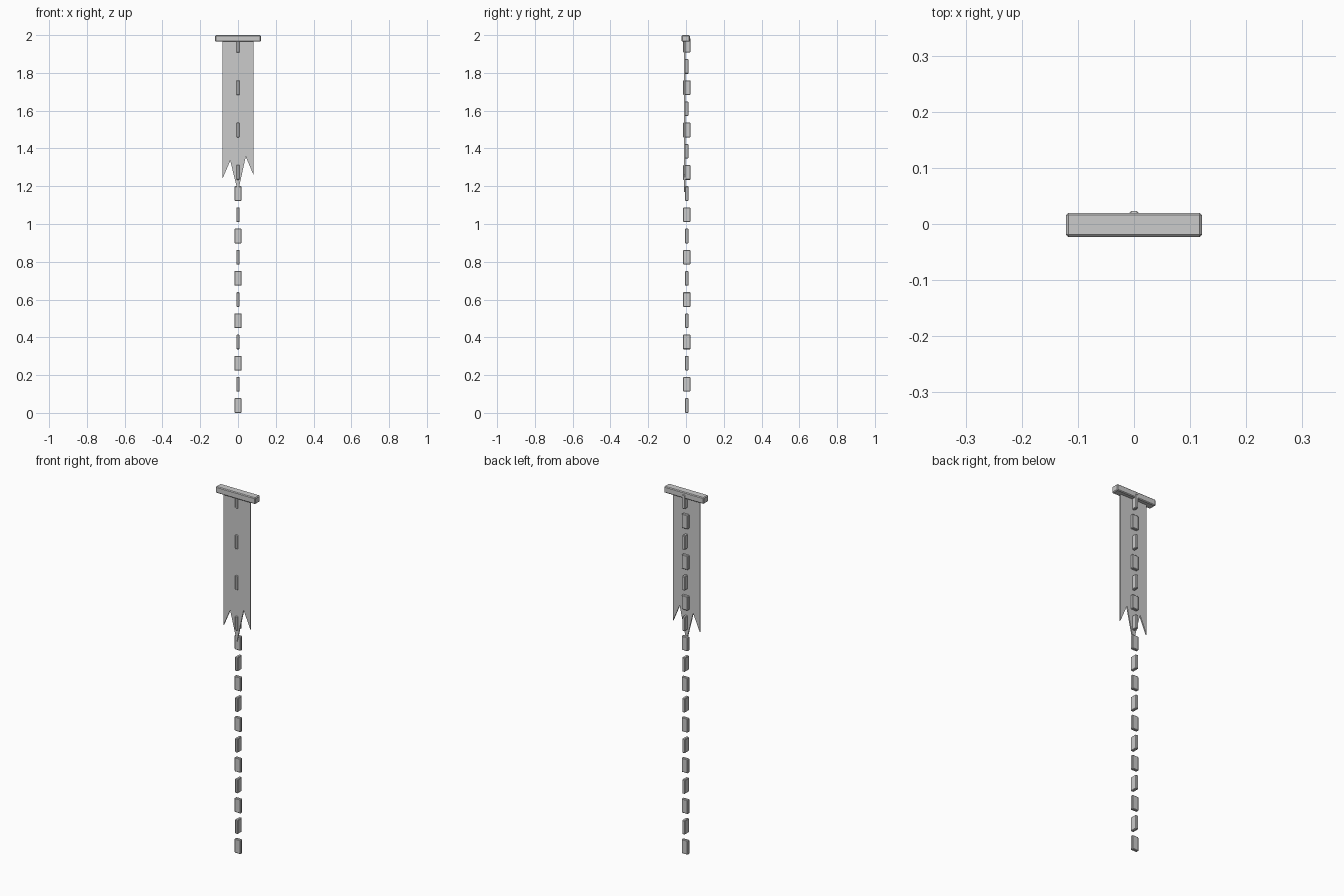
import bpy
import bmesh

if "Cube" in bpy.data.objects:
    bpy.data.objects.remove(bpy.data.objects["Cube"])


def bevelled(obj, width):
    mod = obj.modifiers.new("edge_chamfer", 'BEVEL')
    mod.width = width
    mod.segments = 1
    mod.limit_method = 'ANGLE'


def box(name, size, loc, chamfer):
    bm = bmesh.new()
    bmesh.ops.create_cube(bm, size=1)
    bmesh.ops.scale(bm, vec=size, verts=bm.verts)
    mesh = bpy.data.meshes.new(name)
    bm.to_mesh(mesh)
    bm.free()
    obj = bpy.data.objects.new(name, mesh)
    obj.location = loc
    bpy.context.collection.objects.link(obj)
    bevelled(obj, chamfer)
    return obj


def slab(name, profile, y0, y1):
    # Extrude an x-z outline from y0 to y1
    bm = bmesh.new()
    face = bm.faces.new([bm.verts.new((x, y0, z)) for x, z in profile])
    ext = bmesh.ops.extrude_face_region(bm, geom=[face])
    verts = [g for g in ext["geom"] if isinstance(g, bmesh.types.BMVert)]
    bmesh.ops.translate(bm, vec=(0, y1 - y0, 0), verts=verts)
    bmesh.ops.recalc_face_normals(bm, faces=bm.faces)
    mesh = bpy.data.meshes.new(name)
    bm.to_mesh(mesh)
    bm.free()
    obj = bpy.data.objects.new(name, mesh)
    bpy.context.collection.objects.link(obj)
    return obj


# Hanging bar at the top
box("top_bar", (0.242, 0.043, 0.035), (0, -0.0015, 1.9825), 0.004)

# Cloth banner with a torn lower edge
slab("banner", [(-0.082, 1.975), (-0.082, 1.24), (-0.041, 1.335), (0, 1.17),
                (0.041, 1.357), (0.082, 1.26), (0.082, 1.975)], -0.010, -0.003)

# Chain: links alternate between facing front and facing sideways
for i in range(18):
    wide, thin = 0.038, 0.017
    size = (wide, thin, 0.078) if i % 2 == 0 else (thin, wide, 0.078)
    box(f"chain_link_{i + 1}", size, (0, 0.004, 0.039 + i * 0.1122), 0.003)
